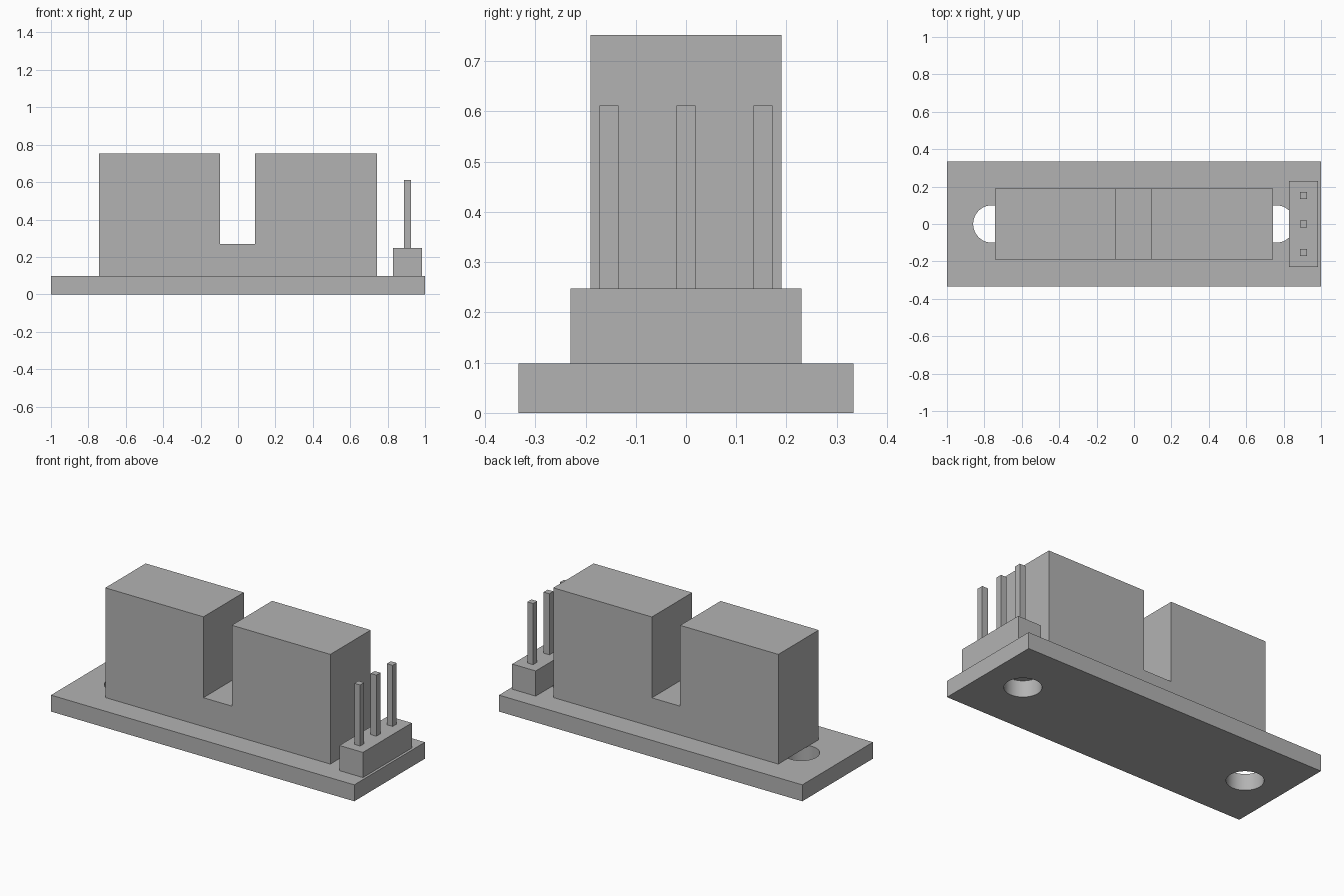
import bpy
import bmesh
import math

cube = bpy.data.objects.get("Cube")
if cube:
    bpy.data.objects.remove(cube, do_unlink=True)

grey = bpy.data.materials.new("plain_grey")
grey.use_nodes = True
colour = (0.45, 0.45, 0.45, 1)
grey.diffuse_color = colour
grey.node_tree.nodes["Principled BSDF"].inputs["Base Color"].default_value = colour


def prism(name, profile, y0, y1):
    """Extrude an x-z profile along y."""
    bm = bmesh.new()
    face = bm.faces.new([bm.verts.new((x, y0, z)) for x, z in profile])
    ext = bmesh.ops.extrude_face_region(bm, geom=[face])
    moved = [v for v in ext["geom"] if isinstance(v, bmesh.types.BMVert)]
    bmesh.ops.translate(bm, verts=moved, vec=(0, y1 - y0, 0))
    bmesh.ops.recalc_face_normals(bm, faces=bm.faces)
    mesh = bpy.data.meshes.new(name)
    bm.to_mesh(mesh)
    bm.free()
    mesh.materials.append(grey)
    ob = bpy.data.objects.new(name, mesh)
    bpy.context.collection.objects.link(ob)
    return ob


def box(name, x0, x1, y0, y1, z0, z1):
    return prism(name, [(x0, z0), (x1, z0), (x1, z1), (x0, z1)], y0, y1)


# Base board with two round mounting holes
base = box("base_board", -1, 1, -0.333, 0.333, 0, 0.098)
for x in (-0.76, 0.76):
    bpy.ops.mesh.primitive_cylinder_add(vertices=48, radius=0.1, depth=0.5, location=(x, 0, 0.05))
    cutter = bpy.context.object
    cutter.name = "hole_cutter"
    cutter.hide_render = True
    cutter.data.materials.append(grey)
    mod = base.modifiers.new("hole", "BOOLEAN")
    mod.operation = "DIFFERENCE"
    mod.solver = "EXACT"
    mod.object = cutter
    bpy.context.view_layer.objects.active = base
    bpy.ops.object.modifier_apply(modifier=mod.name)
    bpy.data.objects.remove(cutter, do_unlink=True)
bpy.ops.object.select_all(action="DESELECT")
base.select_set(True)
bpy.context.view_layer.objects.active = base
bpy.ops.object.shade_smooth_by_angle(angle=math.radians(30))

# Slotted sensor housing
low, floor, top = 0.098, 0.27, 0.752
prism("slotted_housing", [
    (-0.742, low), (0.742, low), (0.742, top), (0.092, top),
    (0.092, floor), (-0.095, floor), (-0.095, top), (-0.742, top),
], -0.19, 0.19)

# Pin header block and its three pins
box("pin_header", 0.83, 0.985, -0.23, 0.23, low, 0.248)
for side, y in (("right", -0.153), ("middle", 0), ("left", 0.153)):
    box("pin_" + side, 0.888, 0.926, y - 0.019, y + 0.019, 0.248, 0.612)
